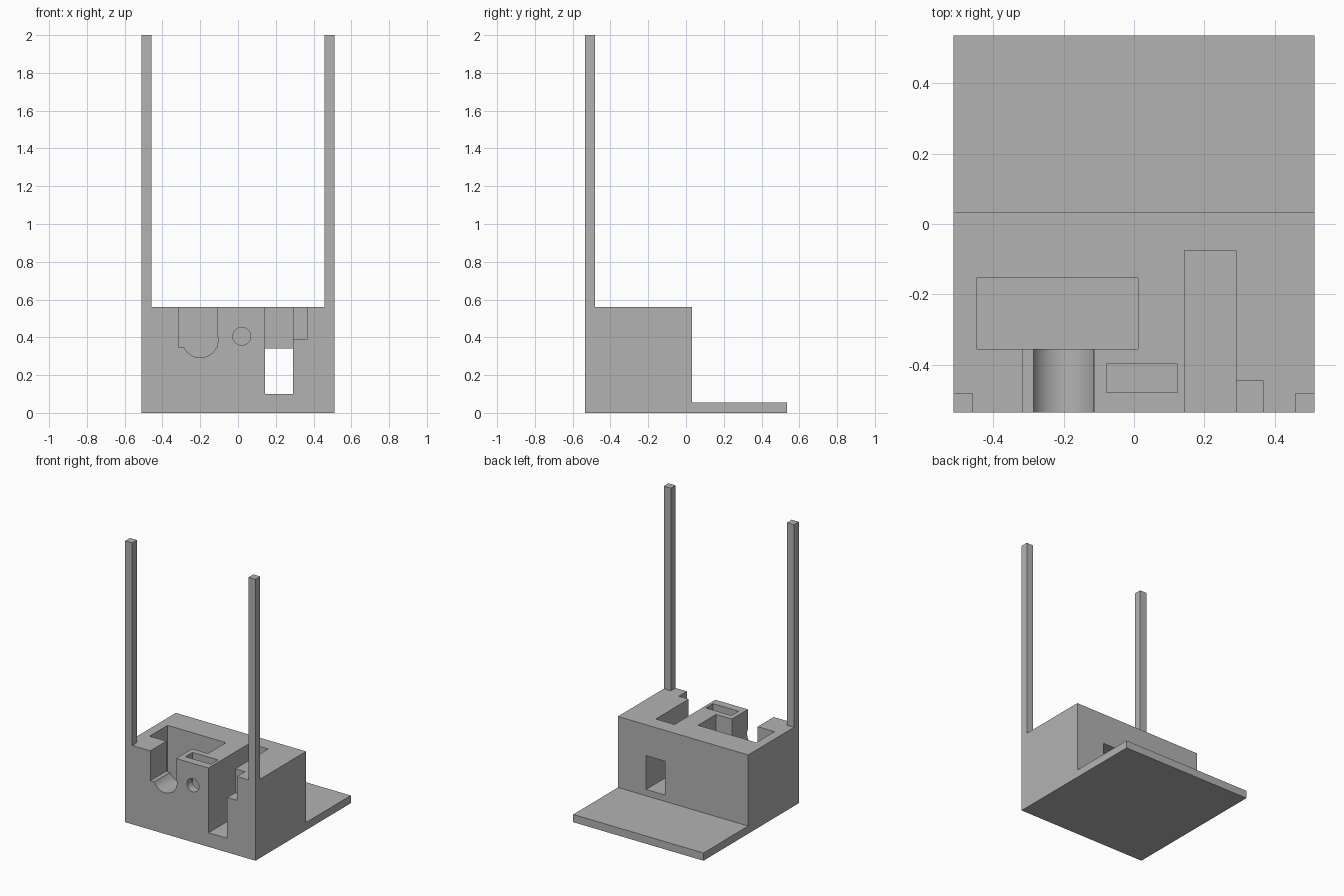
import bpy, bmesh, math
from mathutils import Matrix

if "Cube" in bpy.data.objects:
    bpy.data.objects.remove(bpy.data.objects["Cube"], do_unlink=True)

grey = bpy.data.materials.new("plain_grey")
grey.use_nodes = True
grey.diffuse_color = (0.45, 0.45, 0.45, 1)
grey.node_tree.nodes["Principled BSDF"].inputs["Base Color"].default_value = grey.diffuse_color


def finish(name, bm):
    bmesh.ops.recalc_face_normals(bm, faces=bm.faces)
    mesh = bpy.data.meshes.new(name)
    bm.to_mesh(mesh)
    bm.free()
    mesh.materials.append(grey)
    obj = bpy.data.objects.new(name, mesh)
    bpy.context.collection.objects.link(obj)
    return obj


def box(name, x, y, z):
    """Box from (min, max) ranges on each axis."""
    bm = bmesh.new()
    bmesh.ops.create_cube(bm, size=1)
    for v in bm.verts:
        v.co = [r[0] if c < 0 else r[1] for c, r in zip(v.co, (x, y, z))]
    return finish(name, bm)


def rod(name, x, z, radius, y):
    """Cylinder along y."""
    bm = bmesh.new()
    turn = Matrix.Translation((x, sum(y) / 2, z)) @ Matrix.Rotation(math.pi / 2, 4, "X")
    bmesh.ops.create_cone(bm, cap_ends=True, segments=64, radius1=radius,
                          radius2=radius, depth=y[1] - y[0], matrix=turn)
    return finish(name, bm)


SIDE, FRONT, BACK, STEP = 0.512, -0.535, 0.535, 0.033
TOP, PLATE = 0.56, 0.055
OUT, OVER = FRONT - 0.1, TOP + 0.1

# Body: L-shaped side profile, extruded across the width
bm = bmesh.new()
profile = [(FRONT, 0), (BACK, 0), (BACK, PLATE), (STEP, PLATE), (STEP, TOP), (FRONT, TOP)]
face = bm.faces.new([bm.verts.new((-SIDE, y, z)) for y, z in profile])
side = bmesh.ops.extrude_face_region(bm, geom=[face])["geom"]
bmesh.ops.translate(bm, vec=(2 * SIDE, 0, 0),
                    verts=[g for g in side if isinstance(g, bmesh.types.BMVert)])
body = finish("base_block", bm)

# Recesses cut into the block
cutters = [
    box("pocket_cutter", (-0.447, 0.012), (-0.355, -0.153), (0.15, OVER)),
    box("channel_cutter", (-0.315, -0.112), (OUT, -0.3), (0.347, OVER)),
    rod("cradle_cutter", -0.2, 0.387, 0.094, (OUT, -0.3)),
    box("nut_slot_cutter", (-0.078, 0.123), (-0.478, -0.398), (0.305, OVER)),
    rod("screw_hole_cutter", 0.02, 0.405, 0.047, (OUT, -0.44)),
    box("tall_slot_cutter", (0.143, 0.29), (OUT, -0.075), (0.1, OVER)),
    box("window_cutter", (0.143, 0.29), (-0.2, STEP + 0.1), (0.1, 0.34)),
    box("ledge_cutter", (0.2, 0.367), (OUT, -0.445), (0.39, OVER)),
]
bpy.context.view_layer.objects.active = body
for cutter in cutters:
    cutter.hide_render = True
    mod = body.modifiers.new(cutter.name, "BOOLEAN")
    mod.operation, mod.solver, mod.object = "DIFFERENCE", "EXACT", cutter
    bpy.ops.object.modifier_apply(modifier=mod.name)
    bpy.data.objects.remove(cutter, do_unlink=True)

# Smooth round cuts, sharp edges elsewhere
bpy.ops.object.select_all(action="DESELECT")
body.select_set(True)
bpy.ops.object.shade_smooth_by_angle(angle=math.radians(30))

# Two tall square posts on the front corners
for name, s in (("right_post", -1), ("left_post", 1)):
    box(name, sorted((s * SIDE, s * 0.457)), (FRONT, -0.482), (TOP, 2))
